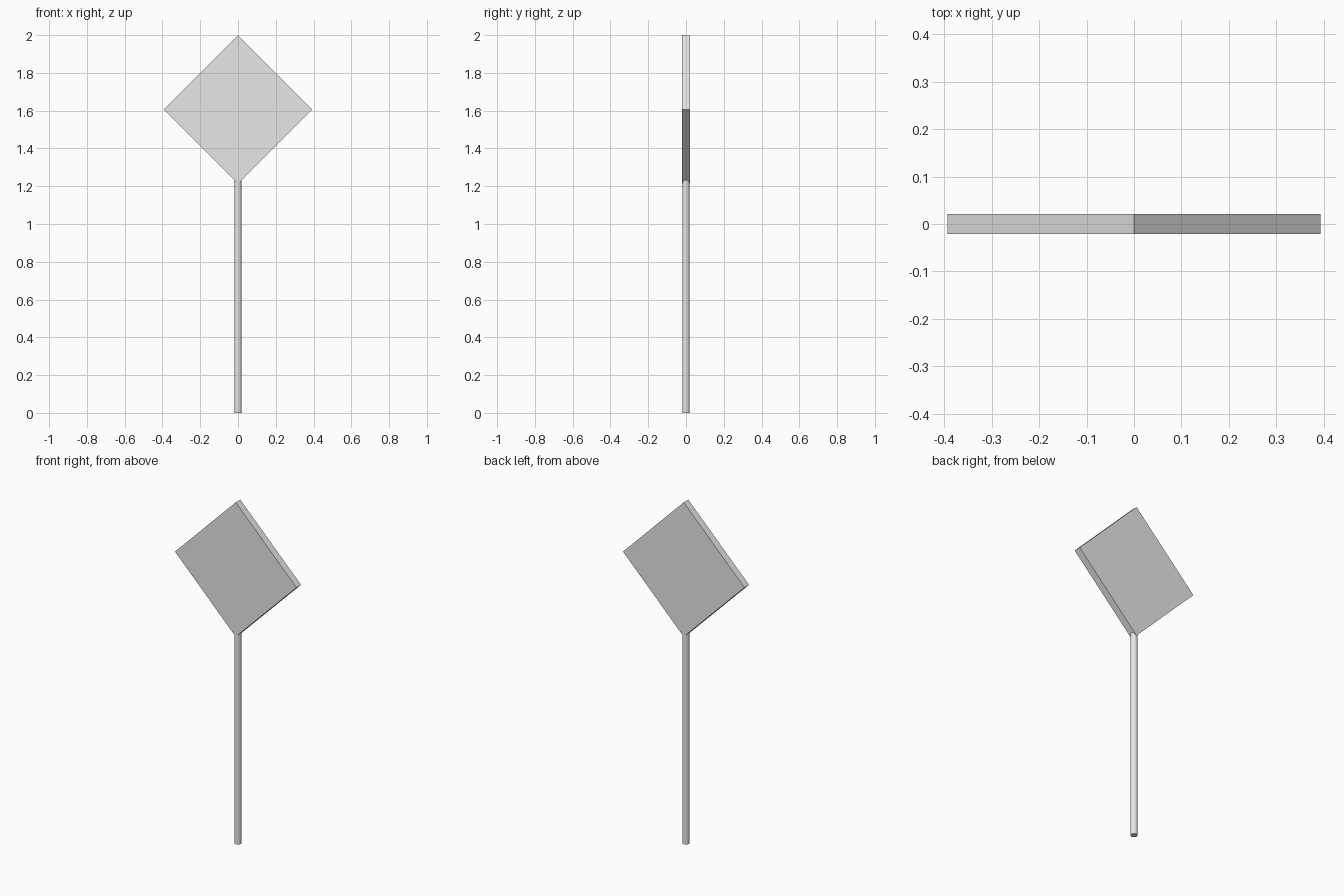
import bpy
from math import pi, sqrt

cube = bpy.data.objects.get("Cube")
if cube:
    bpy.data.objects.remove(cube, do_unlink=True)

HALF_DIAGONAL = 0.393
THICKNESS = 0.042
PANEL_Z = 2.0 - HALF_DIAGONAL
POST_RADIUS = 0.019
POST_TOP = 1.24

# Plain grey shared by both parts
grey = bpy.data.materials.new("light_grey")
grey.use_nodes = True
colour = (0.8, 0.8, 0.8, 1.0)
grey.diffuse_color = colour
grey.node_tree.nodes["Principled BSDF"].inputs["Base Color"].default_value = colour


def finish(name):
    obj = bpy.context.object
    obj.name = name
    obj.data.materials.append(grey)
    return obj


# Square sign panel standing on one corner
bpy.ops.mesh.primitive_cube_add(size=1, location=(0, 0, PANEL_Z), rotation=(0, pi / 4, 0))
panel = finish("sign_panel")
side = HALF_DIAGONAL * sqrt(2)
panel.scale = (side, THICKNESS, side)

# Round post reaching just inside the panel's lower corner
bpy.ops.mesh.primitive_cylinder_add(vertices=32, radius=POST_RADIUS, depth=POST_TOP,
                                    location=(0, 0, POST_TOP / 2))
finish("post")
bpy.ops.object.shade_smooth_by_angle()
